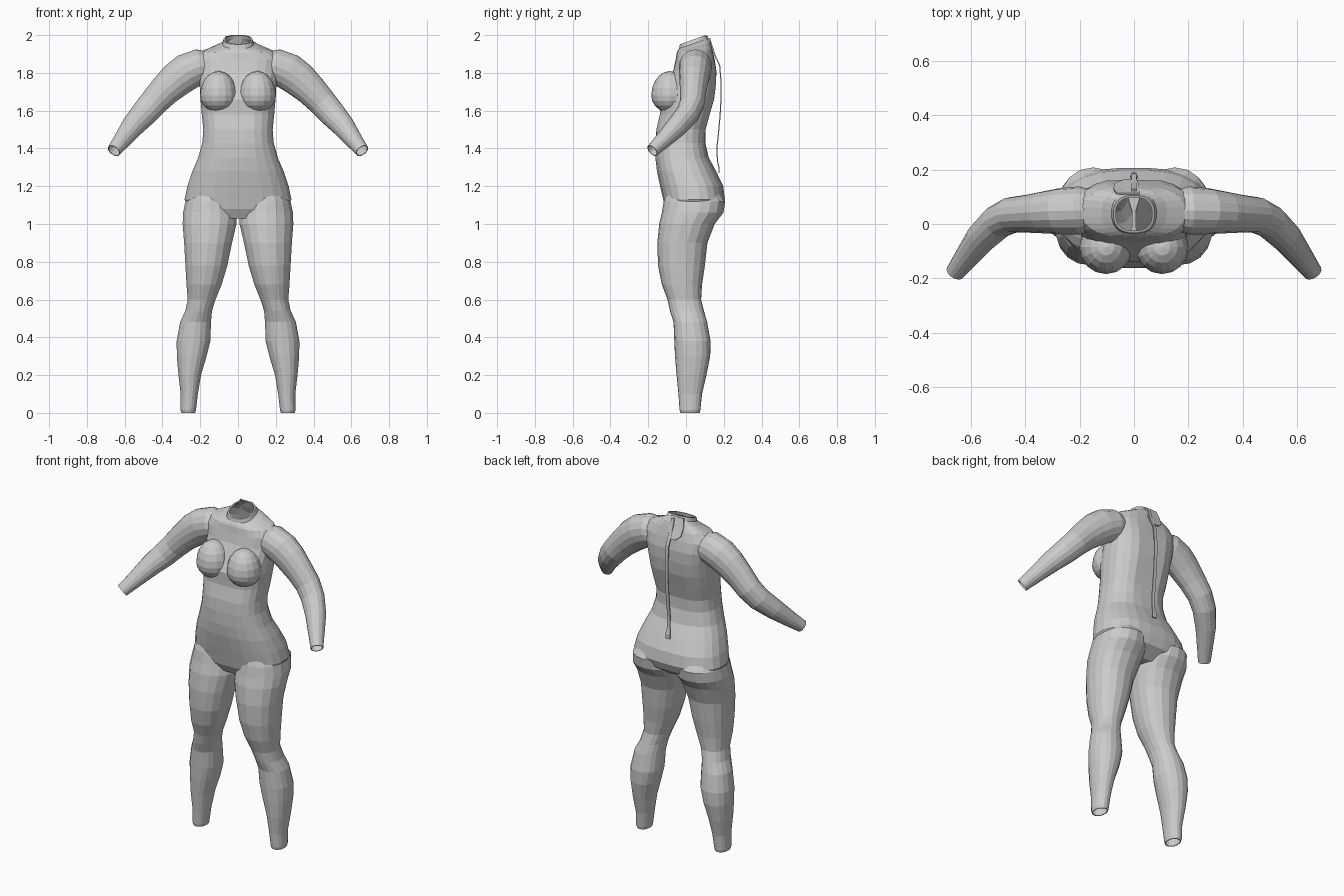
import bpy, bmesh, math
from mathutils import Vector

if "Cube" in bpy.data.objects:
    bpy.data.objects.remove(bpy.data.objects["Cube"])


def make_object(name, bm):
    bmesh.ops.recalc_face_normals(bm, faces=bm.faces[:])
    me = bpy.data.meshes.new(name)
    bm.to_mesh(me)
    bm.free()
    ob = bpy.data.objects.new(name, me)
    bpy.context.collection.objects.link(ob)
    return ob


def loft(name, rings):
    """Closed skin through a list of equally sized point rings."""
    bm = bmesh.new()
    loops = [[bm.verts.new(p) for p in r] for r in rings]
    n = len(loops[0])
    for a, b in zip(loops, loops[1:]):
        for i in range(n):
            bm.faces.new((a[i], a[(i + 1) % n], b[(i + 1) % n], b[i]))
    bm.faces.new(loops[0])
    bm.faces.new(loops[-1])
    return make_object(name, bm)


def flat_ring(z, cx, rx, front, back, power=2.0, tilt=0.0, dent=0.0, n=24):
    """Horizontal body section, with an optional centre groove and tilt."""
    cy, ry, pts = (front + back) / 2, (back - front) / 2, []
    for i in range(n):
        a = 2 * math.pi * (i + 0.5) / n
        c, s = math.cos(a), math.sin(a)
        x = math.copysign(abs(c) ** (2 / power), c) * rx
        y = math.copysign(abs(s) ** (2 / power), s) * ry
        y -= math.copysign(dent * math.exp(-(x / 0.05) ** 2), y)
        pts.append(Vector((cx + x, cy + y, z + tilt * y)))
    return pts


# Torso: z, half width, front y, back y, tilt, groove
torso = [
    (1.03, .17, -.09, .12, 0, .01), (1.08, .26, -.115, .19, 0, .01),
    (1.13, .285, -.125, .21, 0, .01), (1.20, .27, -.14, .20, 0, .005),
    (1.28, .243, -.155, .16, 0, 0), (1.35, .213, -.163, .122, 0, 0),
    (1.43, .19, -.168, .108, 0, .008), (1.50, .185, -.165, .112, 0, .012),
    (1.58, .193, -.148, .135, 0, .015), (1.66, .20, -.15, .158, 0, .015),
    (1.74, .205, -.11, .168, 0, .015), (1.81, .215, -.075, .168, 0, .012),
    (1.87, .225, -.058, .155, 0, .005), (1.915, .19, -.05, .14, .1, 0),
    (1.94, .12, -.045, .13, .25, 0), (1.955, .083, -.037, .116, .35, 0),
    (1.976, .076, -.033, .106, .36, 0)]
suit = loft("wetsuit_body", [flat_ring(z, 0, w, f, b, 2.45, t, d)
                             for z, w, f, b, t, d in torso])

# Leg: z, inner x, outer x, front y, back y
leg = [
    (1.18, .05, .24, -.10, .17), (1.12, .02, .28, -.118, .208),
    (1.06, .004, .293, -.128, .198), (1.00, .006, .295, -.142, .152),
    (.90, .03, .287, -.152, .113), (.78, .055, .28, -.148, .10),
    (.68, .085, .274, -.128, .085), (.60, .118, .267, -.098, .08),
    (.54, .137, .28, -.085, .095), (.48, .142, .308, -.066, .112),
    (.38, .145, .326, -.062, .13), (.30, .165, .325, -.058, .128),
    (.20, .195, .316, -.05, .108), (.10, .212, .304, -.04, .085),
    (.015, .222, .305, -.034, .076), (0, .226, .30, -.03, .072)]

# Arm: centre, radius in the hanging plane, radius front to back
arm = [
    ((.13, .05, 1.84), .07, .07), ((.20, .05, 1.835), .092, .088),
    ((.27, .047, 1.805), .098, .085), ((.325, .043, 1.765), .094, .078),
    ((.39, .038, 1.705), .083, .07), ((.45, .033, 1.64), .075, .066),
    ((.50, .008, 1.582), .07, .062), ((.56, -.05, 1.515), .06, .056),
    ((.615, -.122, 1.442), .046, .044), ((.657, -.178, 1.388), .037, .034)]


def arm_rings(side, n=16):
    pts = [Vector(p) for p, _, _ in arm]
    rings = []
    for k, (p, (_, ru, rv)) in enumerate(zip(pts, arm)):
        t = (pts[min(k + 1, len(pts) - 1)] - pts[max(k - 1, 0)]).normalized()
        u = t.cross(Vector((0, 1, 0))).normalized()
        v = u.cross(t)
        ring = []
        for i in range(n):
            a = 2 * math.pi * i / n
            q = p + u * (ru * math.cos(a)) + v * (rv * math.sin(a))
            ring.append(Vector((q.x * side, q.y, q.z)))
        rings.append(ring)
    return rings


# Limbs and bust to be merged into one skin
parts = []
for side in (-1, 1):
    parts.append(loft("leg", [flat_ring(z, side * (i + o) / 2, (o - i) / 2, f, b, 2.15, n=18)
                              for z, i, o, f, b in leg]))
    parts.append(loft("arm", arm_rings(side)))
    bm = bmesh.new()
    bmesh.ops.create_uvsphere(bm, u_segments=16, v_segments=10, radius=1)
    for v in bm.verts:
        drop = .09 if v.co.z < 0 else .13
        v.co = Vector((side * .103 + v.co.x * .098, -.085 + v.co.y * .099, 1.68 + v.co.z * drop))
    parts.append(make_object("bust", bm))

for p in parts:
    p.hide_render = True
    m = suit.modifiers.new("merge", 'BOOLEAN')
    m.operation, m.solver, m.object = 'UNION', 'EXACT', p
bpy.context.view_layer.update()
merged = bpy.data.meshes.new_from_object(suit.evaluated_get(bpy.context.evaluated_depsgraph_get()))
suit.modifiers.clear()
suit.data = merged
for p in parts:
    bpy.data.objects.remove(p)

# Open the neck, wrists and ankles and turn in a small hem
ends = [Vector((0, .0365, 1.976))]
for side in (-1, 1):
    ends += [Vector((side * .263, .021, 0)), Vector((side * .657, -.178, 1.388))]
bm = bmesh.new()
bm.from_mesh(suit.data)
bmesh.ops.delete(bm, geom=[f for f in bm.faces if any(
    (f.calc_center_median() - e).length < .02 for e in ends)], context='FACES')
rim = [e for e in bm.edges if e.is_boundary]
hem = bmesh.ops.extrude_edge_only(bm, edges=rim)["geom"]
for v in [g for g in hem if isinstance(g, bmesh.types.BMVert)]:
    c = min(ends, key=lambda e: (e - v.co).length)
    v.co = c + (v.co - c) * .88
bm.to_mesh(suit.data)
bm.free()


def strip(name, rows, thick):
    """Thin band from rows of (left x, right x, y, z)."""
    bm = bmesh.new()
    pairs = [(bm.verts.new((l, y, z)), bm.verts.new((r, y, z))) for l, r, y, z in rows]
    for a, b in zip(pairs, pairs[1:]):
        bm.faces.new((a[0], a[1], b[1], b[0]))
    ob = make_object(name, bm)
    m = ob.modifiers.new("thickness", 'SOLIDIFY')
    m.thickness, m.offset = thick, 0
    return ob


# Zip pull cord hanging down the back
cord = [(.125, 1.985), (.138, 1.94), (.155, 1.89), (.178, 1.84), (.185, 1.76), (.186, 1.68),
        (.181, 1.58), (.172, 1.48), (.163, 1.40), (.167, 1.33), (.175, 1.30), (.174, 1.27)]
strip("zip_cord", [(-w, w, y, z) for k, (y, z) in enumerate(cord)
                   for w in [.015 if k > 9 else .010]], .006)

# Collar closing flap behind the neck
strip("collar_flap", [(-.065, .02, .112, 1.995), (-.075, .02, .128, 1.95),
                      (-.07, .015, .15, 1.90), (-.04, .01, .16, 1.875)], .006)
